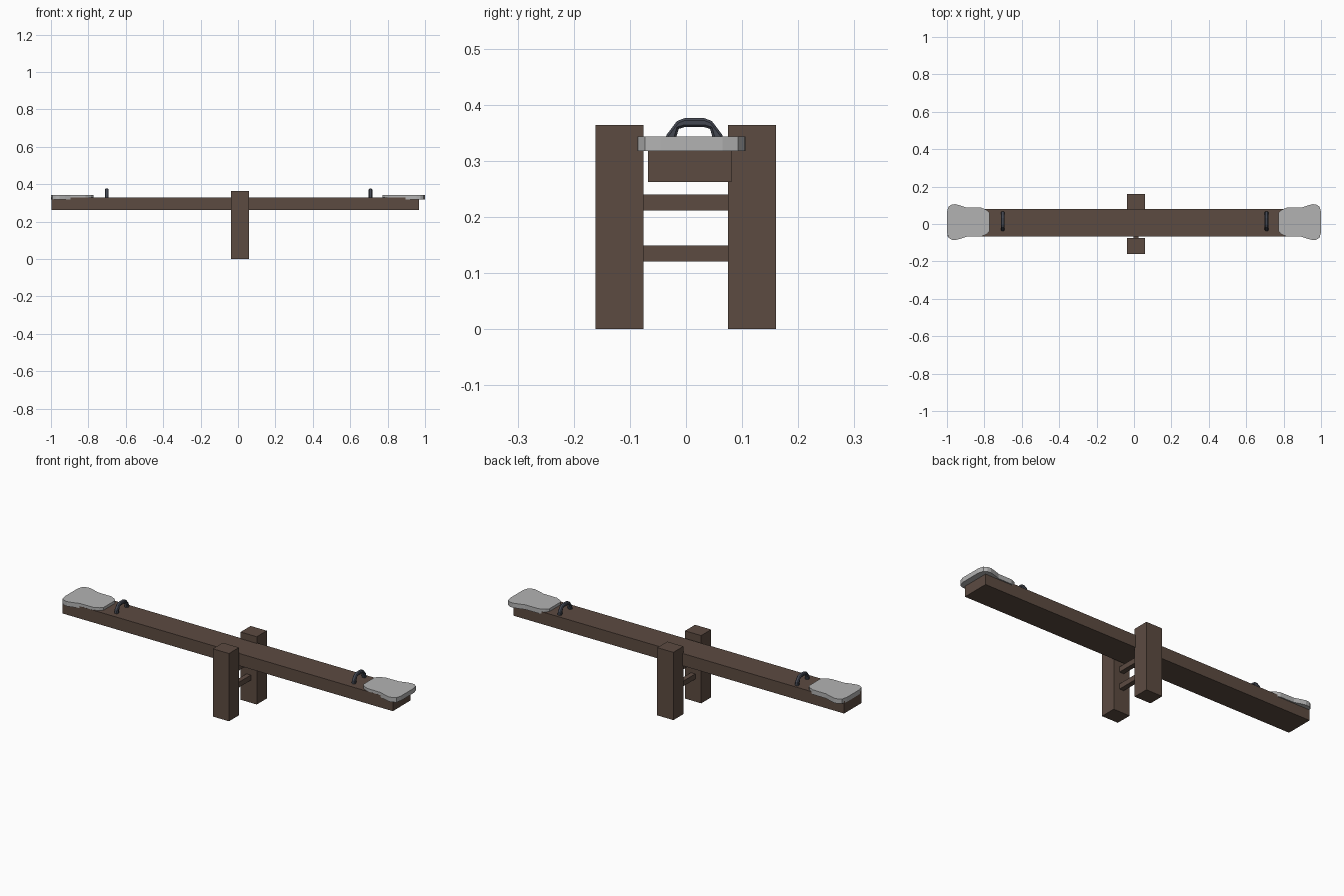
import bpy, bmesh

if "Cube" in bpy.data.objects:
    bpy.data.objects.remove(bpy.data.objects["Cube"])

def material(name, rgb):
    m = bpy.data.materials.new(name)
    m.diffuse_color = (*rgb, 1)
    m.use_nodes = True
    m.node_tree.nodes["Principled BSDF"].inputs["Base Color"].default_value = m.diffuse_color
    return m

WOOD = material("dark brown wood", (0.107, 0.070, 0.053))
GREY = material("light grey seat", (0.45, 0.45, 0.45))
METAL = material("dark slate metal", (0.056, 0.063, 0.083))

def finish(name, bm, mat):
    bmesh.ops.recalc_face_normals(bm, faces=bm.faces)
    me = bpy.data.meshes.new(name)
    bm.to_mesh(me)
    bm.free()
    me.materials.append(mat)
    ob = bpy.data.objects.new(name, me)
    bpy.context.collection.objects.link(ob)
    return ob

def box(name, x, y, z, mat):
    """Box from (min, max) ranges."""
    bm = bmesh.new()
    bmesh.ops.create_cube(bm, size=1)
    for v in bm.verts:
        v.co = [(a + b) / 2 + c * (b - a) for c, (a, b) in zip(v.co, (x, y, z))]
    return finish(name, bm, mat)

def prism(name, points, offset, mat):
    """Extrude a closed 3D outline along an offset."""
    bm = bmesh.new()
    face = bm.faces.new([bm.verts.new(p) for p in points])
    ext = bmesh.ops.extrude_face_region(bm, geom=[face])
    verts = [g for g in ext["geom"] if isinstance(g, bmesh.types.BMVert)]
    bmesh.ops.translate(bm, verts=verts, vec=offset)
    return finish(name, bm, mat)

# Plank
box("plank", (-0.997, 0.968), (-0.068, 0.081), (0.262, 0.328), WOOD)

# Posts and the two rungs between them
box("front_post", (-0.037, 0.059), (-0.161, -0.076), (0, 0.364), WOOD)
box("back_post", (-0.037, 0.059), (0.075, 0.160), (0, 0.364), WOOD)
for name, z in (("upper_rung", 0.212), ("lower_rung", 0.121)):
    box(name, (-0.002, 0.024), (-0.08, 0.08), (z, z + 0.028), WOOD)

# Seat half outline (distance from centre, half width) and handle half arch (y, z)
SEAT = [(1.0, 0.055), (0.992, 0.083), (0.975, 0.094), (0.955, 0.096), (0.925, 0.088),
        (0.895, 0.078), (0.815, 0.077), (0.785, 0.063), (0.772, 0.048)]
OUTER = [(0.053, 0.322), (0.050, 0.346), (0.031, 0.371), (0.018, 0.376)]
INNER = [(0.018, 0.360), (0.028, 0.357), (0.032, 0.343), (0.035, 0.322)]

for side, s, hx in (("left", -1, -0.702), ("right", 1, 0.709)):
    outline = [(s * x, 0.01 + w, 0.318) for x, w in SEAT]
    outline += [(s * x, 0.01 - w, 0.318) for x, w in reversed(SEAT)]
    prism(side + "_seat", outline, (0, 0, 0.025), GREY)

    # Arched grab handle with softened edges
    arch = OUTER + [(-y, z) for y, z in reversed(OUTER)]
    arch += [(-y, z) for y, z in reversed(INNER)] + INNER[:]
    handle = prism(side + "_handle", [(hx - 0.010, 0.015 + y, z) for y, z in arch],
                   (0.020, 0, 0), METAL)
    bev = handle.modifiers.new("soft edges", "BEVEL")
    bev.width, bev.segments = 0.004, 1
    bev.limit_method = 'ANGLE'
    bev.angle_limit = 1.3
